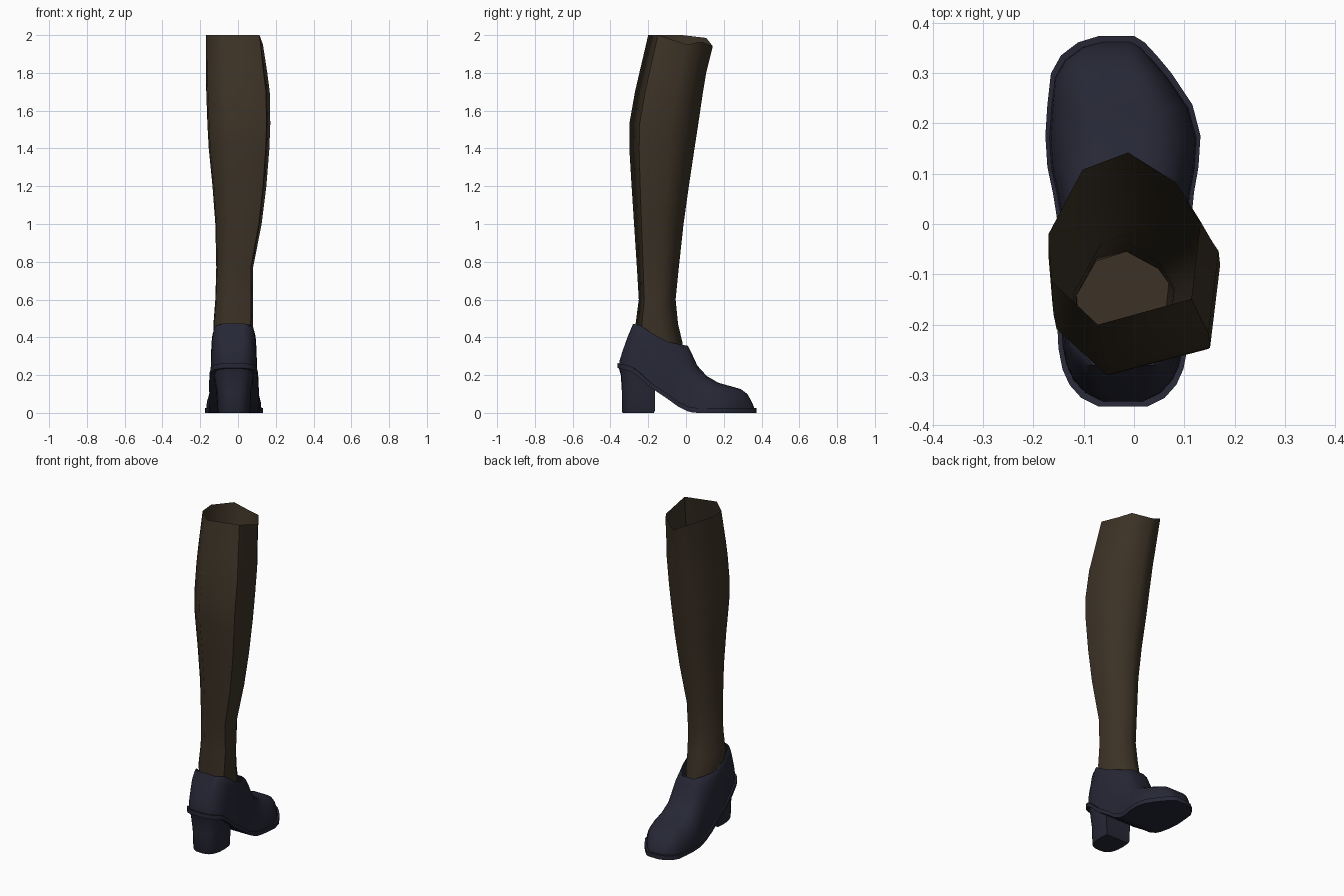
import bpy, bmesh, math


def material(name, rgb):
    m = bpy.data.materials.new(name)
    m.diffuse_color = (*rgb, 1)
    return m


BROWN = material("dark brown stocking", (0.045, 0.032, 0.019))
NAVY = material("dark navy leather", (0.0195, 0.0205, 0.036))


def loft(name, rings, mat, closed=True, caps=(), skip=None, angle=50):
    """Skin a list of equal-length point rings; skip(ring, column) leaves holes."""
    bm = bmesh.new()
    vs = [[bm.verts.new(p) for p in r] for r in rings]
    n = len(rings[0])
    for i in range(len(vs) - 1):
        for j in range(n if closed else n - 1):
            if skip and skip(i, j):
                continue
            k = (j + 1) % n
            bm.faces.new((vs[i][j], vs[i][k], vs[i + 1][k], vs[i + 1][j]))
    for c in caps:
        bm.faces.new(vs[c])
    bmesh.ops.recalc_face_normals(bm, faces=bm.faces)
    me = bpy.data.meshes.new(name)
    bm.to_mesh(me)
    bm.free()
    me.materials.append(mat)
    ob = bpy.data.objects.new(name, me)
    bpy.context.collection.objects.link(ob)
    bpy.ops.object.select_all(action='DESELECT')
    ob.select_set(True)
    bpy.context.view_layer.objects.active = ob
    bpy.ops.object.shade_smooth_by_angle(angle=math.radians(angle))
    return ob


# Leg: eight-sided open tube; rows are z, x min, x max, y min, y max
SHAPE = [(0.05, 1), (-0.55, 0.8), (-1, 0.05), (-0.95, -0.5),
         (-0.35, -1), (0.88, -0.7), (1, 0.2), (0.68, 0.65)]
LEG = [(0.30, -0.115, 0.07, -0.25, -0.015), (0.37, -0.125, 0.075, -0.26, -0.018),
       (0.47, -0.13, 0.08, -0.267, -0.042), (0.60, -0.12, 0.08, -0.25, -0.055),
       (0.77, -0.115, 0.08, -0.26, -0.038), (1.0, -0.12, 0.125, -0.275, -0.013),
       (1.2, -0.135, 0.15, -0.288, 0.015), (1.4, -0.155, 0.166, -0.30, 0.045),
       (1.53, -0.162, 0.171, -0.30, 0.065), (1.7, -0.168, 0.168, -0.27, 0.09),
       (1.8, -0.17, 0.155, -0.247, 0.107), (2.0, -0.17, 0.132, -0.20, 0.142)]
RIM_DROP = [0.06, 0.015, 0, 0, 0, 0, 0.05, 0.035]   # uneven top edge
rings = []
for row, (z, x0, x1, y0, y1) in enumerate(LEG):
    rings.append([((x0 + x1) / 2 + u * (x1 - x0) / 2,
                   (y0 + y1) / 2 + v * (y1 - y0) / 2,
                   z - (RIM_DROP[i] if row == len(LEG) - 1 else 0))
                  for i, (u, v) in enumerate(SHAPE)])
loft("leg", rings, BROWN, caps=(0,), angle=60)

# Shoe stations heel to toe: y, centre x, sole half width, top half width, base z, top z
SHOE = [(-0.352, -0.022, 0.040, 0.015, 0.26, 0.275), (-0.335, -0.022, 0.075, 0.03, 0.255, 0.33),
        (-0.31, -0.022, 0.098, 0.045, 0.25, 0.40), (-0.28, -0.022, 0.112, 0.06, 0.24, 0.472),
        (-0.24, -0.022, 0.12, 0.095, 0.21, 0.462), (-0.18, -0.022, 0.123, 0.11, 0.155, 0.42),
        (-0.10, -0.02, 0.123, 0.105, 0.10, 0.378), (-0.04, -0.02, 0.123, 0.075, 0.055, 0.364),
        (0.01, -0.02, 0.125, 0.04, 0.03, 0.355), (0.03, -0.02, 0.128, 0.03, 0.025, 0.315),
        (0.06, -0.021, 0.132, 0.03, 0.022, 0.25), (0.11, -0.022, 0.142, 0.035, 0.022, 0.195),
        (0.17, -0.022, 0.146, 0.04, 0.022, 0.16), (0.23, -0.028, 0.136, 0.045, 0.022, 0.143),
        (0.29, -0.045, 0.112, 0.045, 0.022, 0.126), (0.325, -0.05, 0.087, 0.035, 0.022, 0.10),
        (0.35, -0.045, 0.058, 0.02, 0.022, 0.055), (0.362, -0.035, 0.028, 0.01, 0.022, 0.025)]

# Shoe upper: arched sections, open between the collar stations
SIDE = 7
rings = []
for y, c, wb, wt, zb, zt in SHOE:
    half = []
    for k in range(SIDE):
        a = math.pi / 2 * k / (SIDE - 1)
        half.append((wt + (wb - wt) * max(0, math.cos(a)) ** 0.9,
                     zb + (zt - zb) * math.sin(a)))
    rings.append([(c - w, y, z) for w, z in half] + [(c + w, y, z) for w, z in reversed(half)])
loft("shoe_upper", rings, NAVY, closed=False, caps=(0, len(rings) - 1),
     skip=lambda i, j: j == SIDE - 1 and 3 <= i < 8)

# Sole: thin slab following the same stations, slightly wider as a welt
rings = []
for y, c, wb, wt, zb, zt in SHOE:
    w = wb + 0.008
    rings.append([(c - w, y * 1.03, zb - 0.022), (c + w, y * 1.03, zb - 0.022),
                  (c + w, y * 1.03, zb + 0.004), (c - w, y * 1.03, zb + 0.004)])
loft("sole", rings, NAVY, caps=(0, len(rings) - 1))

# Heel block: rounded back, flat front, flaring to the sole; z, half width, back y, front y
rings = []
for z, w, yb, yf in [(0, 0.082, -0.335, -0.17), (0.01, 0.086, -0.34, -0.165),
                     (0.12, 0.092, -0.34, -0.165), (0.2, 0.105, -0.345, -0.16),
                     (0.245, 0.11, -0.358, -0.16)]:
    ring = []
    for k in range(13):
        a = math.pi * k / 12
        ring.append((-0.022 - w * math.copysign(abs(math.cos(a)) ** 0.7, math.cos(a)),
                     yf - 0.05 - (yf - 0.05 - yb) * math.sin(a) ** 0.8, z))
    ring += [(-0.022 + w * 0.95, yf, z), (-0.022 - w * 0.95, yf, z)]
    rings.append(ring)
loft("heel", rings, NAVY, caps=(0, len(rings) - 1))
